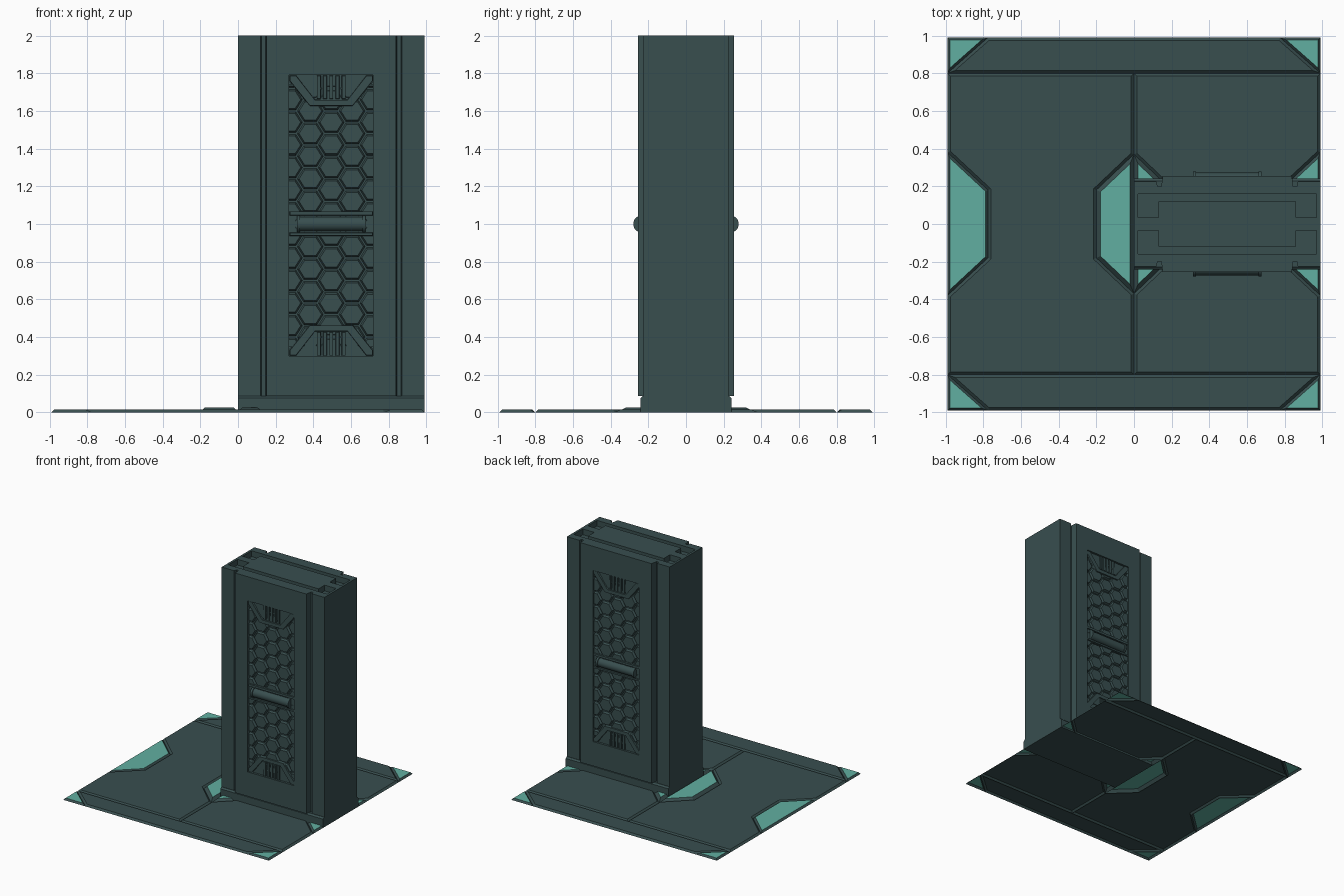
import bpy, bmesh, math
from mathutils import Vector

if "Cube" in bpy.data.objects:
    bpy.data.objects.remove(bpy.data.objects["Cube"])


def material(name, rgb):
    m = bpy.data.materials.new(name)
    m.diffuse_color = (*rgb, 1)
    m.use_nodes = True
    m.node_tree.nodes["Principled BSDF"].inputs["Base Color"].default_value = m.diffuse_color
    return m


SLATE = material("dark slate", (0.040, 0.077, 0.078))
TEAL = material("pale teal", (0.120, 0.430, 0.355))
CX = 0.495  # wall centre in x


def finish(bm, name, recalc=True):
    if recalc:
        bmesh.ops.recalc_face_normals(bm, faces=bm.faces)
    me = bpy.data.meshes.new(name)
    bm.to_mesh(me)
    bm.free()
    me.materials.append(SLATE)
    me.materials.append(TEAL)
    ob = bpy.data.objects.new(name, me)
    bpy.context.collection.objects.link(ob)
    return ob


def ccw(pts):
    area = sum(a[0] * b[1] - b[0] * a[1] for a, b in zip(pts, pts[1:] + pts[:1]))
    return pts if area > 0 else pts[::-1]


def inset(pts, d):
    """Mitred inward offset of a counter-clockwise outline."""
    out = []
    for i, p in enumerate(pts):
        p, a, b = Vector(p), Vector(pts[i - 1]), Vector(pts[(i + 1) % len(pts)])
        e1, e2 = (p - a).normalized(), (b - p).normalized()
        n1, n2 = Vector((-e1.y, e1.x)), Vector((-e2.y, e2.x))
        out.append(tuple(p + (n1 + n2) * d / (1 + n1.dot(n2))))
    return out


def loft(bm, low, high, bottom=True, top_mat=0):
    a = [bm.verts.new(v) for v in low]
    b = [bm.verts.new(v) for v in high]
    n = len(a)
    for i in range(n):
        j = (i + 1) % n
        bm.faces.new((a[i], a[j], b[j], b[i]))
    bm.faces.new(b).material_index = top_mat
    if bottom:
        bm.faces.new(a[::-1])


def z_prism(bm, pts, z0, z1):
    loft(bm, [(x, y, z0) for x, y in pts], [(x, y, z1) for x, y in pts])


def relief(bm, pts, s, y0, y1, d=0.0):
    """Solid standing out of a wall face, from an x-z outline; s picks front or back."""
    pts = ccw(pts)
    loft(bm, [(x, s * y0, z) for x, z in pts],
         [(x, s * y1, z) for x, z in (inset(pts, d) if d else pts)])


def rect(x0, x1, z0, z1):
    return [(x0, z0), (x1, z0), (x1, z1), (x0, z1)]


# ---- Floor: thin sheet of panels divided by V grooves ----
def floor_panel(name, outlines, d, h, mat=0):
    bm = bmesh.new()
    for pts in outlines:
        pts = ccw(pts)
        loft(bm, [(x, y, 0) for x, y in pts],
             [(x, y, h) for x, y in inset(pts, d)], False, mat)
    finish(bm, name, False)


def mirror(pts, mx, my):
    return [(x * mx, y * my) for x, y in pts]


main = [(-.99, -.8), (0, -.8), (0, -.37), (-.2, -.18), (-.2, .18), (0, .37), (0, .8),
        (-.99, .8), (-.99, .38), (-.775, .18), (-.775, -.18), (-.99, -.38)]
strip = [(-.99, .8), (.99, .8), (.775, .99), (-.775, .99)]
corner = [(.99, .8), (.99, .99), (.775, .99)]
edge = [(-.99, -.38), (-.775, -.18), (-.775, .18), (-.99, .38)]
middle = [(0, -.37), (0, .37), (-.2, .18), (-.2, -.18)]
both = (-1, 1)
floor_panel("floor_main_panels", [mirror(main, m, 1) for m in both], .015, .015)
floor_panel("floor_border_strips", [mirror(strip, 1, m) for m in both], .015, .015)
floor_panel("floor_corner_lights", [mirror(corner, a, b) for a in both for b in both], .013, .015, 1)
floor_panel("floor_edge_lights", [mirror(edge, m, 1) for m in both], .014, .015, 1)
floor_panel("floor_middle_lights", [mirror(middle, m, 1) for m in both], .022, .025, 1)

# ---- Wall base ----
bm = bmesh.new()
z_prism(bm, [(0, -.242), (.99, -.242), (.99, .242), (0, .242)], 0, .075)
loft(bm, [(x, y, .075) for x, y in [(0, -.242), (.99, -.242), (.99, .242), (0, .242)]],
     [(x, y, .087) for x, y in [(0, -.228), (.99, -.228), (.99, .228), (0, .228)]])
finish(bm, "wall_base")

# ---- Wall body: pillars, grooves and raised centre as one profile ----
quarter = [(0, -.225), (.12, -.225), (.125, -.2), (.145, -.2), (.152, -.255)]
front = quarter + [(2 * CX - x, y) for x, y in quarter[::-1]]
bm = bmesh.new()
z_prism(bm, front + [(x, -y) for x, y in front[::-1]], .087, 2)
wall = finish(bm, "wall_body")

# Cutter: face recesses and the bracket-shaped channels in the top
X0, X1, Z0, Z1 = .272, .718, .3, 1.79
bracket = [(.02, .035), (.13, .035), (.13, .12), (.86, .12), (.86, .035), (.97, .035),
           (.97, .16), (.02, .16)]
bm = bmesh.new()
for s in both:
    relief(bm, rect(X0, X1, Z0, Z1), s, .222, .3)
    z_prism(bm, [(x, s * y) for x, y in bracket], 1.95, 2.05)
cutter = finish(bm, "recess_cutter")
cutter.hide_render = True
cutter.hide_set(True)
mod = wall.modifiers.new("recesses", 'BOOLEAN')
mod.object = cutter
mod.operation = 'DIFFERENCE'
mod.solver = 'EXACT'

# ---- Honeycomb plates, trimmed to the recess ----
PITCH, COL = .12, .111
bm = bmesh.new()
for s in both:
    for c in range(-2, 3):
        for r in range(-6, 7):
            x, z = CX + c * COL, 1.06 + (r + (c % 2) / 2) * PITCH
            w, h = COL * 2 / 3 - .005, PITCH / 2 - .005
            hexa = [(x + w, z), (x + w / 2, z + h), (x - w / 2, z + h),
                    (x - w, z), (x - w / 2, z - h), (x + w / 2, z - h)]
            relief(bm, hexa, s, .222, .24, .008)
bmesh.ops.recalc_face_normals(bm, faces=bm.faces)
for co, no in (((X0, 0, 0), (-1, 0, 0)), ((X1, 0, 0), (1, 0, 0)),
               ((0, 0, Z0 + .05), (0, 0, -1)), ((0, 0, Z1 - .05), (0, 0, 1))):
    bmesh.ops.bisect_plane(bm, geom=bm.verts[:] + bm.edges[:] + bm.faces[:],
                           plane_co=co, plane_no=no, clear_outer=True)
finish(bm, "honeycomb_plates", False)

# ---- Trapezoid vents at both ends of the recess ----
fill, band, slats = bmesh.new(), bmesh.new(), bmesh.new()
for s in both:
    for end, d in ((Z1, -1), (Z0, 1)):
        def at(pts):
            return [(CX + u, end + d * v) for u, v in pts]
        relief(fill, at([(-.223, 0), (.223, 0), (.223, .035), (.115, .16), (-.115, .16),
                         (-.223, .035)]), s, .222, .236)
        relief(band, at([(-.223, 0), (-.185, 0), (-.085, .128), (.085, .128), (.185, 0),
                         (.223, 0), (.223, .03), (.115, .165), (-.115, .165), (-.223, .03)]),
               s, .222, .25, .004)
        for k in range(-2, 3):
            u = k * .033
            relief(slats, at(rect(u - .012, u + .012, 0, .128)), s, .222, .248, .003)
finish(fill, "vent_plates")
finish(band, "vent_frames")
finish(slats, "vent_slats")

# ---- Cross shelf and handle ----
bm = bmesh.new()
for s in both:
    relief(bm, rect(X0, X1, .935, 1.07), s, .222, .238)
    for z0, z1 in ((.935, .957), (1.043, 1.07)):
        relief(bm, rect(X0, X1, z0, z1), s, .222, .25, .004)
finish(bm, "handle_shelves")


def x_cylinder(bm, x0, x1, y, r, n=24):
    ring = [(y + r * math.cos(t * math.tau / n), 1 + r * math.sin(t * math.tau / n))
            for t in range(n)]
    loft(bm, [(x0, a, b) for a, b in ring], [(x1, a, b) for a, b in ring])


bm = bmesh.new()
for s in both:
    x_cylinder(bm, .33, .66, s * .234, .039)
    for x in (.312, .66):
        x_cylinder(bm, x, x + .018, s * .234, .046)
handle = finish(bm, "handles")
bpy.context.view_layer.objects.active = handle
handle.select_set(True)
bpy.ops.object.shade_smooth_by_angle(angle=math.radians(35))
